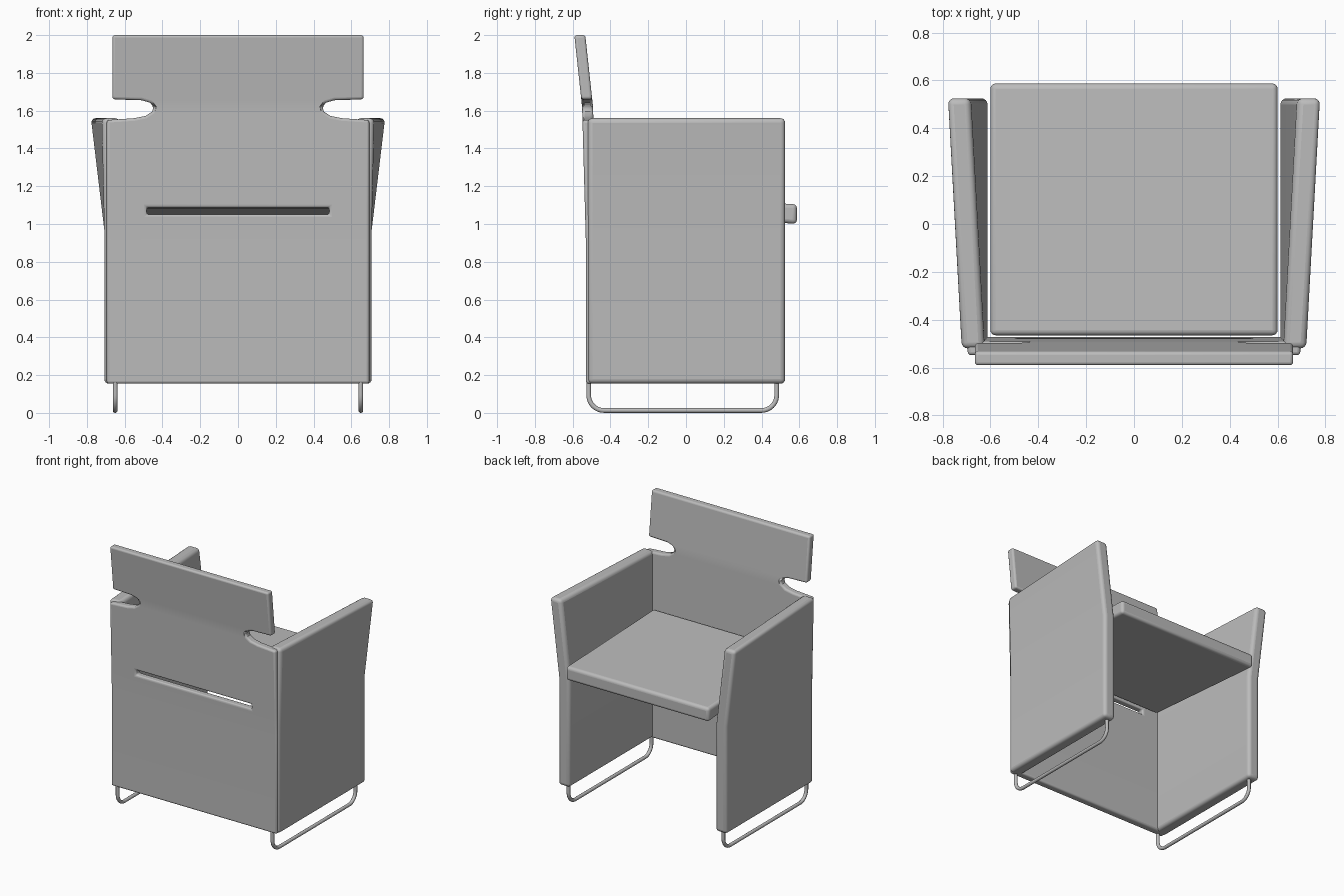
import bpy, bmesh
from mathutils import Vector

cube = bpy.data.objects.get("Cube")
if cube:
    bpy.data.objects.remove(cube, do_unlink=True)

grey = bpy.data.materials.new("plain grey")
grey.use_nodes = True
COLOUR = (0.5, 0.5, 0.5, 1)
grey.diffuse_color = COLOUR
grey.node_tree.nodes["Principled BSDF"].inputs["Base Color"].default_value = COLOUR


def finish(name, bm, bevel):
    """Turn a bmesh into a soft-edged object."""
    bmesh.ops.recalc_face_normals(bm, faces=bm.faces)
    mesh = bpy.data.meshes.new(name)
    bm.to_mesh(mesh)
    bm.free()
    obj = bpy.data.objects.new(name, mesh)
    bpy.context.collection.objects.link(obj)
    mesh.materials.append(grey)
    mod = obj.modifiers.new("soft edges", 'BEVEL')
    mod.width = bevel
    mod.segments = 4
    mod.limit_method = 'ANGLE'
    mod.angle_limit = 0.8
    mod.use_clamp_overlap = False
    bpy.ops.object.select_all(action='DESELECT')
    bpy.context.view_layer.objects.active = obj
    obj.select_set(True)
    bpy.ops.object.shade_smooth_by_angle(angle=0.6)
    return obj


def cut(bm, co, normal, faces=None):
    """Split faces along a plane."""
    faces = list(faces or bm.faces)
    geom = set(faces)
    for f in faces:
        geom.update(f.edges, f.verts)
    bmesh.ops.bisect_plane(bm, geom=list(geom), plane_co=co, plane_no=normal)


def extrude(bm, offset):
    res = bmesh.ops.extrude_face_region(bm, geom=bm.faces[:])
    bmesh.ops.translate(bm, vec=offset,
                        verts=[g for g in res["geom"] if isinstance(g, bmesh.types.BMVert)])


# Back panel with side notches, headrest and a hand slot
half = [(0.695, 0.155), (0.695, 1.55), (0.55, 1.56), (0.49, 1.572),
        (0.455, 1.595), (0.447, 1.618), (0.465, 1.642), (0.51, 1.655),
        (0.665, 1.66), (0.665, 2.0)]
outline = half + [(-x, z) for x, z in reversed(half)]
bm = bmesh.new()
bm.faces.new([bm.verts.new((x, -0.53, z)) for x, z in outline])
SLOT_LOW, SLOT_HIGH, SLOT_X = 1.05, 1.088, 0.483
for z in (0.9, SLOT_LOW, SLOT_HIGH, 1.62, 1.68):
    cut(bm, (0, 0, z), (0, 0, 1))


def slot_row():
    return [f for f in bm.faces if SLOT_LOW < f.calc_center_median().z < SLOT_HIGH]


for x in (-SLOT_X, SLOT_X):
    cut(bm, (x, 0, 0), (1, 0, 0), slot_row())
hole = [f for f in slot_row() if abs(f.calc_center_median().x) < 0.1]
bmesh.ops.delete(bm, geom=hole, context='FACES')
extrude(bm, (0, 0.058, 0))
for v in bm.verts:
    z = v.co.z
    v.co.y -= max(0, z - 0.9) * 0.028 + max(0, z - 1.62) * 0.08
finish("back_panel", bm, 0.014)

# Seat, thicker at the front lip
bm = bmesh.new()
profile = [(0.587, 1.0), (0.587, 1.105), (-0.465, 1.145), (-0.465, 1.085)]
bm.faces.new([bm.verts.new((-0.6, y, z)) for y, z in profile])
extrude(bm, (1.2, 0, 0))
finish("seat", bm, 0.022)

# Side panels, flaring outward towards the upper front
for name, side in (("left_side_panel", 1), ("right_side_panel", -1)):
    bm = bmesh.new()
    panel = [(-0.52, 0.155), (0.525, 0.155), (0.525, 1.56), (-0.52, 1.56)]
    bm.faces.new([bm.verts.new((side * 0.612, y, z)) for y, z in panel])
    cut(bm, (0, 0, 0.97), (0, 0, 1))
    extrude(bm, (side * 0.096, 0, 0))
    for v in bm.verts:
        rise = max(0, v.co.z - 0.97) / 0.59
        v.co.x += side * rise * (0.012 + 0.06 * (v.co.y + 0.52) / 1.045)
    finish(name, bm, 0.025)

# Sled legs: bent wire under each side panel
BACK, FRONT, FLOOR, RADIUS = -0.515, 0.48, 0.013, 0.08
for name, x in (("left_sled_leg", 0.65), ("right_sled_leg", -0.65)):
    curve = bpy.data.curves.new(name, 'CURVE')
    curve.dimensions = '3D'
    curve.bevel_depth = 0.013
    curve.bevel_resolution = 3
    curve.use_fill_caps = True
    path = [(BACK, 0.265), (BACK, FLOOR + RADIUS), (BACK + RADIUS, FLOOR),
            (FRONT - RADIUS, FLOOR), (FRONT, FLOOR + RADIUS), (FRONT, 0.2)]
    spline = curve.splines.new('BEZIER')
    spline.bezier_points.add(len(path) - 1)
    down, along, up = Vector((0, 0, -1)), Vector((0, 1, 0)), Vector((0, 0, 1))
    for p, (y, z), d in zip(spline.bezier_points, path,
                            (down, down, along, along, up, up)):
        p.co = (x, y, z)
        p.handle_left_type = p.handle_right_type = 'FREE'
        p.handle_left = p.co - d * RADIUS * 0.55
        p.handle_right = p.co + d * RADIUS * 0.55
    obj = bpy.data.objects.new(name, curve)
    bpy.context.collection.objects.link(obj)
    curve.materials.append(grey)
